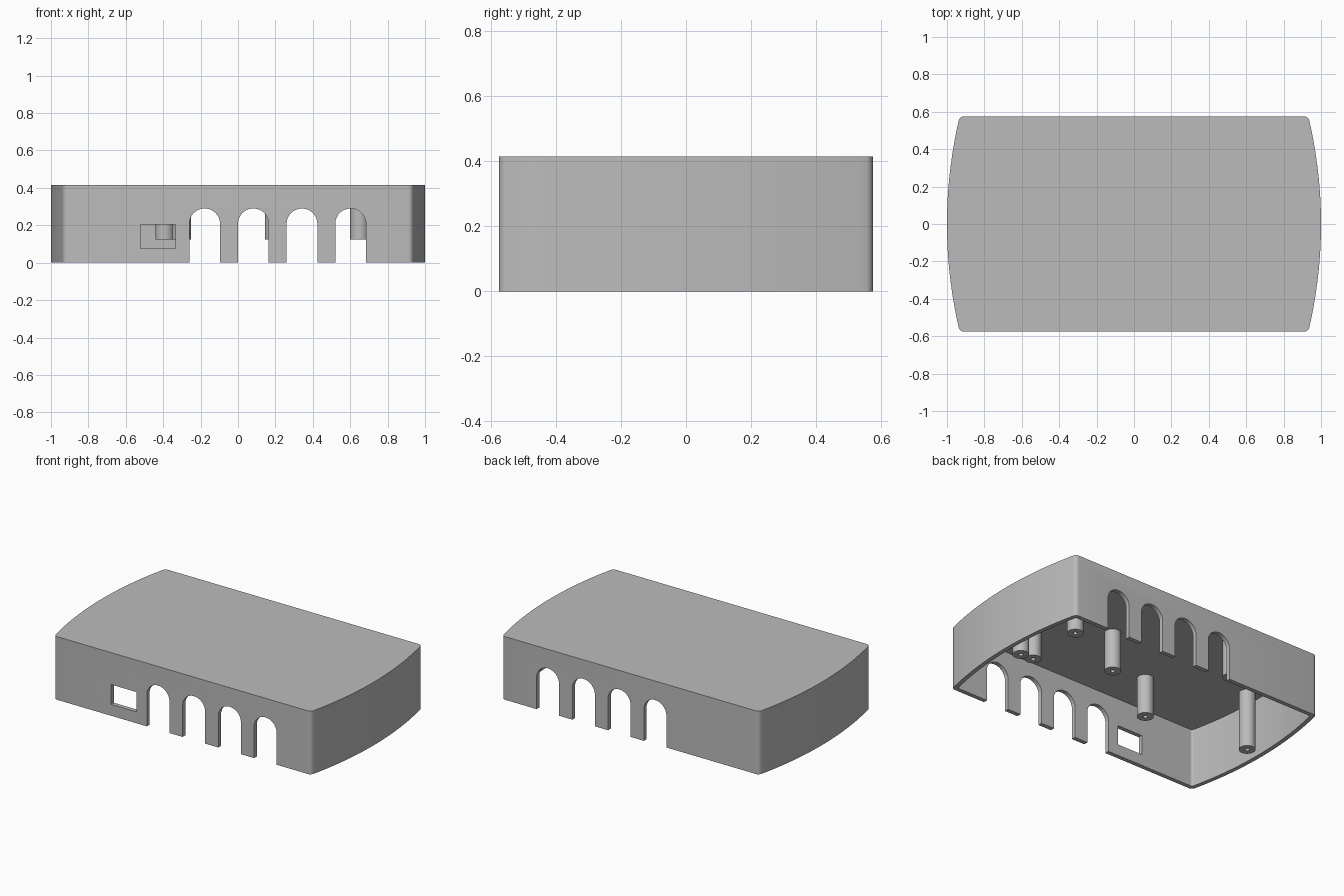
import bpy, bmesh, math

HEIGHT, WALL, HALF_Y, SAG = 0.415, 0.028, 0.575, 0.068

cube = bpy.data.objects.get("Cube")
if cube:
    bpy.data.objects.remove(cube, do_unlink=True)

grey = bpy.data.materials.new("plain grey")
grey.use_nodes = True
colour = (0.5, 0.5, 0.5, 1)
grey.diffuse_color = colour
grey.node_tree.nodes["Principled BSDF"].inputs["Base Color"].default_value = colour


def finish(name, bm):
    bmesh.ops.recalc_face_normals(bm, faces=bm.faces)
    mesh = bpy.data.meshes.new(name)
    bm.to_mesh(mesh)
    bm.free()
    mesh.materials.append(grey)
    obj = bpy.data.objects.new(name, mesh)
    bpy.context.collection.objects.link(obj)
    return obj


def prism(name, points, direction, fillet=0):
    """Extrude a closed outline; optionally round its sharp corners."""
    bm = bmesh.new()
    face = bm.faces.new([bm.verts.new(p) for p in points])
    new = bmesh.ops.extrude_face_region(bm, geom=[face])["geom"]
    bmesh.ops.translate(bm, vec=direction,
                        verts=[v for v in new if isinstance(v, bmesh.types.BMVert)])
    bmesh.ops.recalc_face_normals(bm, faces=bm.faces)
    if fillet:
        corners = [e for e in bm.edges
                   if abs(e.verts[0].co.z - e.verts[1].co.z) > 0.1
                   and e.calc_face_angle(0) > 0.8]
        bmesh.ops.bevel(bm, geom=corners, offset=fillet, segments=5,
                        profile=0.5, affect='EDGES')
    return finish(name, bm)


def case_outline(inset, z, steps=24):
    """Rectangle with bowed short sides."""
    radius = (HALF_Y ** 2 + SAG ** 2) / (2 * SAG) - inset
    centre = 1 - inset - radius
    end = math.asin((HALF_Y - inset) / radius)
    side = []
    for i in range(steps + 1):
        a = -end + 2 * end * i / steps
        side.append((centre + radius * math.cos(a), radius * math.sin(a), z))
    return side + [(-x, -y, z) for x, y, z in side]


def smooth(obj):
    bpy.ops.object.select_all(action='DESELECT')
    obj.select_set(True)
    bpy.context.view_layer.objects.active = obj
    bpy.ops.object.shade_smooth_by_angle(angle=math.radians(30))


# Outer case and the cutters that shape it
case = prism("case_shell", case_outline(0, 0), (0, 0, HEIGHT), 0.02)
cutters = [prism("cavity_cutter", case_outline(WALL, -0.1),
                 (0, 0, HEIGHT - WALL + 0.1), 0.01)]

# Arched slots run straight through front and back walls
ARCH_R, ARCH_TOP = 0.082, 0.29
for i in range(4):
    cx = -0.178 + 0.26 * i
    arch = [(cx - ARCH_R, -1, -0.1), (cx + ARCH_R, -1, -0.1)]
    for k in range(25):
        a = math.pi * k / 24
        arch.append((cx + ARCH_R * math.cos(a), -1,
                     ARCH_TOP - ARCH_R + ARCH_R * math.sin(a)))
    cutters.append(prism("arch_cutter", arch, (0, 2, 0)))

# Rectangular port in the front wall only
x0, x1, z0, z1 = -0.52, -0.335, 0.075, 0.205
port = [(x0, -1, z0), (x1, -1, z0), (x1, -1, z1), (x0, -1, z1)]
cutters.append(prism("port_cutter", port, (0, 0.7, 0)))

smooth(case)
for cutter in cutters:
    mod = case.modifiers.new("cut", 'BOOLEAN')
    mod.operation, mod.solver, mod.object = 'DIFFERENCE', 'EXACT', cutter
    bpy.ops.object.modifier_apply(modifier=mod.name)
    bpy.data.objects.remove(cutter, do_unlink=True)
smooth(case)


def post(name, x, y, bottom, radius=0.05, hole=0.014, sides=32):
    """Hanging screw post with a blind hole in its lower end."""
    rings = [(radius, HEIGHT - WALL / 2), (radius, bottom),
             (hole, bottom), (hole, bottom + 0.15)]
    bm = bmesh.new()
    loops = [[bm.verts.new((x + r * math.cos(math.tau * k / sides),
                            y + r * math.sin(math.tau * k / sides), z))
              for k in range(sides)] for r, z in rings]
    for a, b in zip(loops, loops[1:]):
        for k in range(sides):
            n = (k + 1) % sides
            bm.faces.new((a[k], a[n], b[n], b[k]))
    bm.faces.new(loops[0])
    bm.faces.new(loops[-1])
    smooth(finish(name, bm))


# Short posts hold the board, full-length posts meet the base
for x, y in [(0.655, 0.237), (0.65, -0.16), (0.195, 0.035),
             (-0.302, -0.255), (-0.392, 0.43)]:
    post("board_post", x, y, 0.125)
for side in (-1, 1):
    post("closing_post", side * 0.88, 0, 0)
